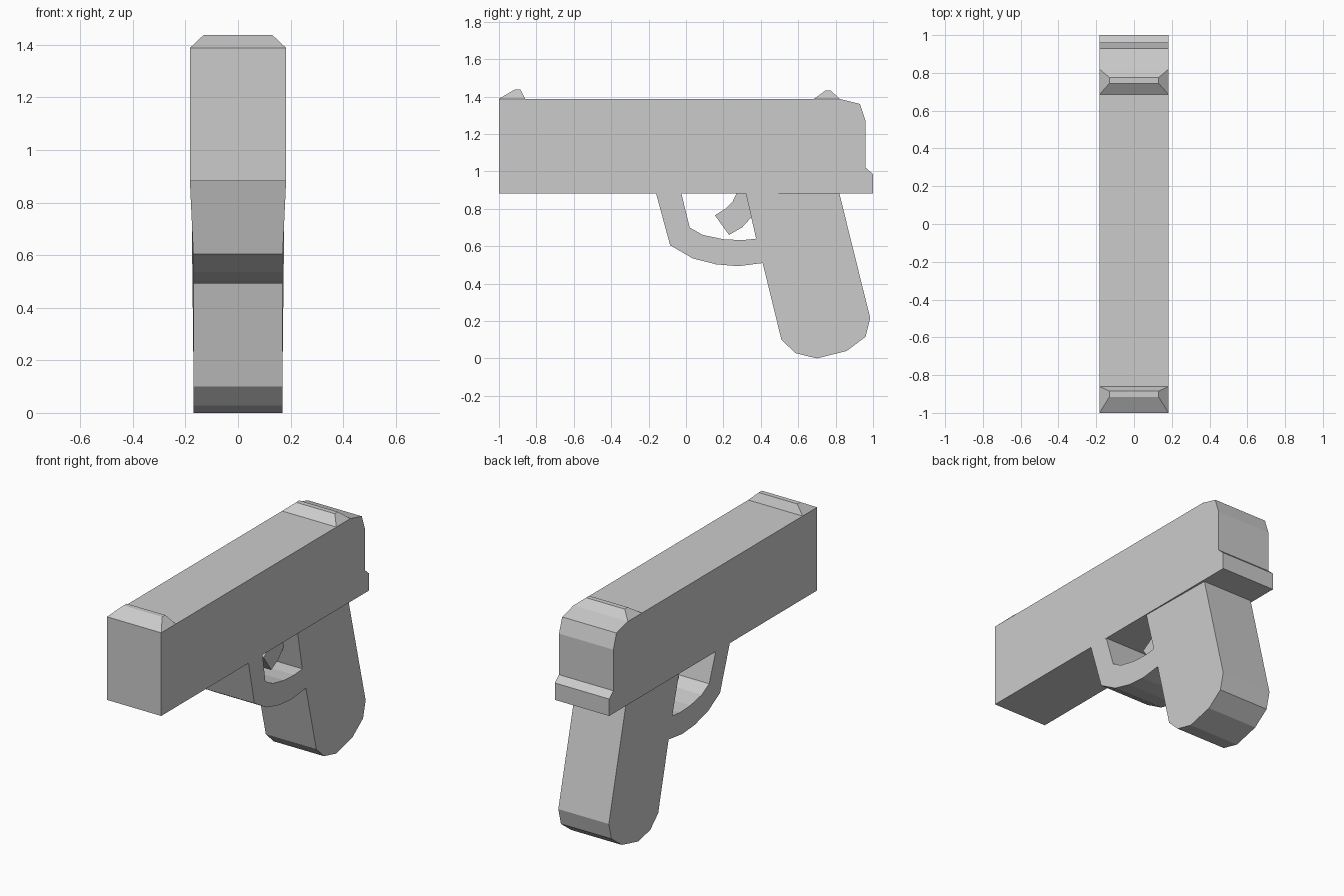
import bpy, bmesh

if "Cube" in bpy.data.objects:
    bpy.data.objects.remove(bpy.data.objects["Cube"])

HALF = 0.183


def finish(name, bm):
    bmesh.ops.recalc_face_normals(bm, faces=bm.faces)
    mesh = bpy.data.meshes.new(name)
    bm.to_mesh(mesh)
    bm.free()
    ob = bpy.data.objects.new(name, mesh)
    bpy.context.collection.objects.link(ob)
    return ob


def prism(name, profile, width):
    """Side profile (y, z) spanned across x; width(y, z) gives the half width."""
    bm = bmesh.new()
    sides = [[bm.verts.new((s * width(y, z), y, z)) for y, z in profile] for s in (-1, 1)]
    for side in sides:
        bm.faces.new(side)
    left, right = sides
    for i in range(len(profile)):
        j = (i + 1) % len(profile)
        bm.faces.new((left[i], left[j], right[j], right[i]))
    return finish(name, bm)


def sight(name, base, top, z_top):
    """Wedge with chamfered ends, wide at the base and narrow on top."""
    bm = bmesh.new()
    rings = []
    for (y0, y1), w, z in ((base, HALF, 1.388), (top, 0.13, z_top)):
        rings.append([bm.verts.new(c) for c in
                      ((-w, y0, z), (w, y0, z), (w, y1, z), (-w, y1, z))])
    for ring in rings:
        bm.faces.new(ring)
    for i in range(4):
        j = (i + 1) % 4
        bm.faces.new((rings[0][i], rings[0][j], rings[1][j], rings[1][i]))
    return finish(name, bm)


# Upper slide with the stepped, rounded back
prism("slide", [(-1, 0.882), (1, 0.882), (1, 0.985), (0.96, 1.02), (0.96, 1.27),
                (0.93, 1.36), (0.82, 1.388), (-1, 1.388)], lambda y, z: HALF)

# Grip and trigger guard in one outline, flaring slightly to meet the slide
guard_outer = [(-0.16, 0.882), (-0.085, 0.605), (0.035, 0.535), (0.16, 0.503),
               (0.28, 0.493), (0.41, 0.51)]
grip = [(0.51, 0.10), (0.585, 0.028), (0.70, 0.0), (0.86, 0.04), (0.96, 0.115),
        (0.985, 0.215), (0.82, 0.882), (0.32, 0.882)]
guard_inner = [(0.375, 0.64), (0.30, 0.632), (0.20, 0.637), (0.09, 0.66),
               (0.02, 0.70), (-0.025, 0.882)]


def grip_width(y, z):
    if z < 0.8:
        return 0.17
    return 0.17 + 0.013 * min(1, max(0, (0.82 - y) / 0.85))


prism("grip_and_guard", guard_outer + grip + guard_inner, grip_width)

# Trigger
prism("trigger", [(0.27, 0.882), (0.25, 0.84), (0.21, 0.80), (0.155, 0.765), (0.23, 0.66),
                  (0.30, 0.70), (0.35, 0.755), (0.36, 0.882)], lambda y, z: 0.063)

# Sights
sight("front_sight", (-1.0, -0.86), (-0.915, -0.885), 1.438)
sight("rear_sight", (0.685, 0.82), (0.745, 0.775), 1.432)
